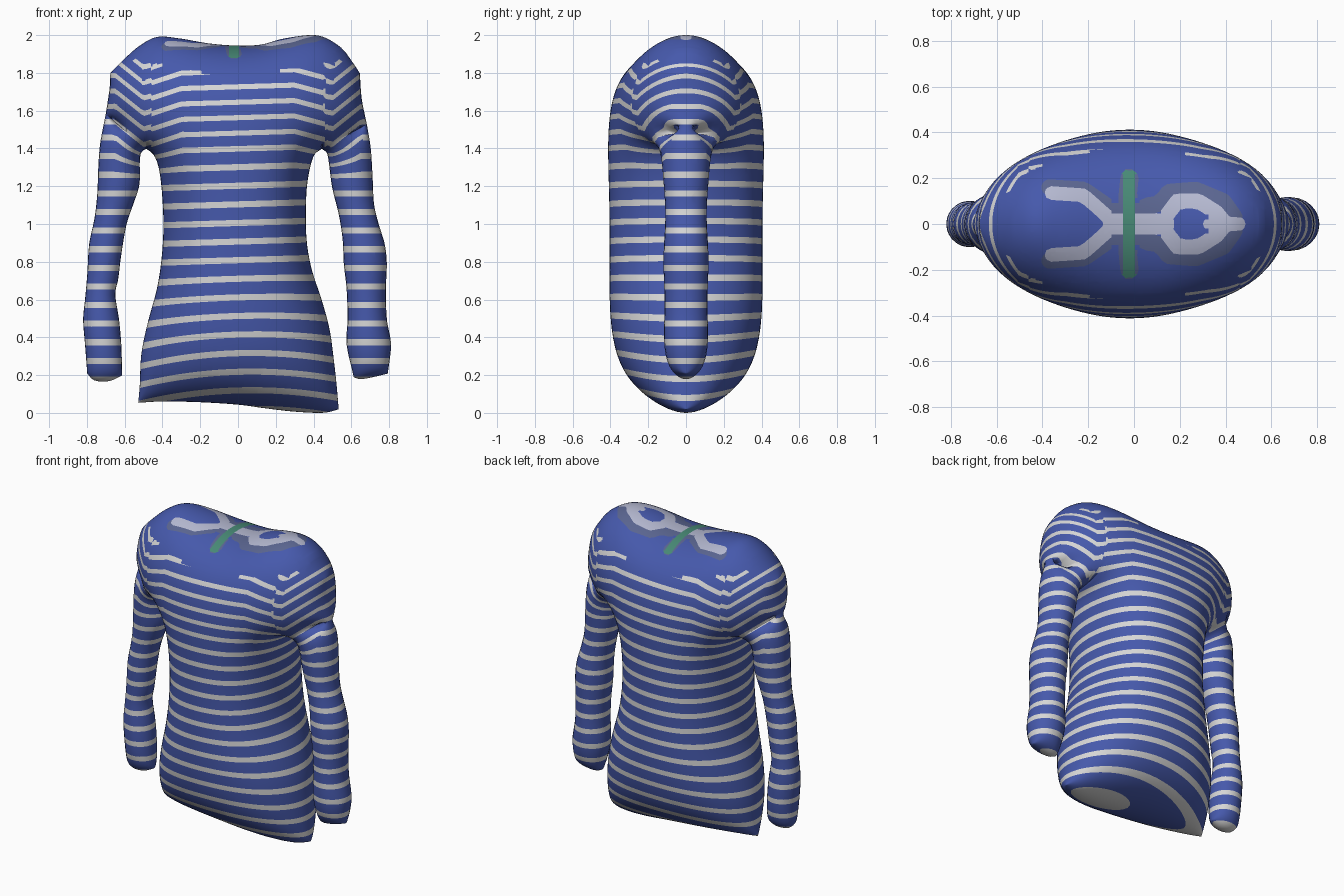
import bpy, bmesh, math

if "Cube" in bpy.data.objects:
    bpy.data.objects.remove(bpy.data.objects["Cube"])

# ---------- helpers: outline points are complex numbers, x + z*1j ----------
def curve(pts, params):
    """Smooth curve through pts, sampled at fractions of its length."""
    e = [2 * pts[0] - pts[1]] + pts + [2 * pts[-1] - pts[-2]]
    dense = []
    for i in range(len(pts) - 1):
        a, b, c, d = e[i:i + 4]
        for k in range(16):
            t = k / 16
            dense.append(.5 * (2 * b + (c - a) * t + (2 * a - 5 * b + 4 * c - d) * t * t
                               + (3 * b - a - 3 * c + d) * t ** 3))
    dense.append(pts[-1])
    cum = [0]
    for a, b in zip(dense, dense[1:]):
        cum.append(cum[-1] + abs(b - a))
    out, k = [], 0
    for p in params:
        s = p * cum[-1]
        while k < len(dense) - 2 and cum[k + 1] < s:
            k += 1
        f = (s - cum[k]) / (cum[k + 1] - cum[k])
        out.append(dense[k] + (dense[k + 1] - dense[k]) * min(1, f))
    return out

def cosine(n):
    return [(1 - math.cos(math.pi * i / n)) / 2 for i in range(n + 1)]

pts, index, quads = [], {}, []

def vid(p):
    key = (round(p.real, 4), round(p.imag, 4))
    if key not in index:
        index[key] = len(pts)
        pts.append(p)
    return index[key]

def patch(B, T, L, R, us, vs):
    """Fill the area between four edges with a grid of quads."""
    rows = [[vid((1 - v) * B[i] + v * T[i] + (1 - u) * L[j] + u * R[j]
                 - (1 - v) * ((1 - u) * B[0] + u * B[-1]) - v * ((1 - u) * T[0] + u * T[-1]))
             for i, u in enumerate(us)] for j, v in enumerate(vs)]
    for r, s in zip(rows, rows[1:]):
        for i in range(len(us) - 1):
            quads.append((r[i], r[i + 1], s[i + 1], s[i]))

# ---------- front outline ----------
cs, ct, vr = cosine(12), cosine(48), cosine(50)
pit_l, pit_r, sh_l, sh_r = -.485 + 1.4j, .443 + 1.4j, -.70 + 1.585j, .682 + 1.53j
top_l, top_r = -.676 + 1.80j, .645 + 1.80j
join_l, join_r = curve([sh_l, pit_l], cs), curve([pit_r, sh_r], cs)
chest = curve([pit_l, -.3 + 1.49j, -.02 + 1.53j, .28 + 1.49j, pit_r], ct)

# torso
hem_l, hem_r = -.528 + .055j, .533 + .02j
left = [hem_l, -.52 + .15j, -.512 + .31j, -.48 + .47j, -.43 + .656j, -.405 + .815j,
        -.395 + .975j, -.40 + 1.134j, -.416 + 1.28j, -.443 + 1.362j, pit_l]
right = [hem_r, .522 + .15j, .507 + .284j, .485 + .443j, .443 + .60j, .39 + .762j,
         .363 + .92j, .36 + 1.107j, .37 + 1.24j, .40 + 1.36j, pit_r]
hem = [hem_l, -.4 + .062j, -.2 + .058j, 0 + .045j, .15 + .025j, .3 + .008j, .45 + .002j, hem_r]
patch(curve(hem, ct), chest, curve(left, vr), curve(right, vr), ct, vr)

# left sleeve
outer = [-.798 + .21j, -.81 + .364j, -.82 + .497j, -.81 + .60j, -.798 + .735j, -.788 + .895j,
         -.76 + 1.03j, -.745 + 1.16j, -.74 + 1.293j, -.73 + 1.426j, sh_l]
inner = [-.613 + .20j, -.618 + .364j, -.63 + .497j, -.65 + .63j, -.634 + .71j, -.618 + .84j,
         -.59 + 1.0j, -.554 + 1.107j, -.522 + 1.21j, -.52 + 1.33j, -.512 + 1.38j, pit_l]
cuff = [outer[0], -.76 + .173j, -.68 + .17j, inner[0]]
patch(curve(cuff, cs), join_l, curve(outer, vr), curve(inner, vr), cs, vr)

# right sleeve
outer = [.793 + .21j, .81 + .364j, .788 + .497j, .783 + .656j, .788 + .79j, .777 + .895j,
         .745 + 1.0j, .72 + 1.107j, .713 + 1.24j, .703 + 1.40j, sh_r]
inner = [.613 + .19j, .575 + .364j, .58 + .497j, .575 + .656j, .56 + .79j, .554 + .92j,
         .533 + 1.054j, .50 + 1.187j, .485 + 1.293j, .472 + 1.373j, pit_r]
cuff = [inner[0], .65 + .18j, .72 + .192j, outer[0]]
patch(curve(cuff, cs), join_r, curve(inner, vr), curve(outer, vr), cs, vr)

# chest and shoulders
us = [.18 * c for c in cs] + [.18 + .64 * c for c in ct[1:]] + [.82 + .18 * c for c in cs[1:]]
vs = [math.sin(math.pi / 2 * j / 30) for j in range(31)]
top = [top_l, -.60 + 1.877j, -.52 + 1.946j, -.427 + 1.992j, -.31 + 1.984j, -.15 + 1.957j,
       0 + 1.946j, .125 + 1.952j, .247 + 1.984j, .42 + 2j, .54 + 1.94j, .60 + 1.867j, top_r]
patch(join_l + chest[1:] + join_r[1:], curve(top, us), curve([sh_l, -.68 + 1.72j, top_l], vs),
      curve([sh_r, .655 + 1.665j, top_r], vs), us, vs)

# ---------- inflate: solve laplace(u) = -2, half thickness = sqrt(u) ----------
n = len(pts)
count, nb, area = {}, [{} for _ in pts], [0.0] * n
for q in quads:
    for i in range(4):
        e = frozenset((q[i], q[i - 1]))
        count[e] = count.get(e, 0) + 1
    a, b, c, d = q
    for tri in ((a, b, c), (a, c, d), (a, b, d), (b, c, d)):
        P = [pts[i] for i in tri]
        ar = max(1e-9, abs(((P[1] - P[0]).conjugate() * (P[2] - P[0])).imag))
        for k in range(3):
            o, m, r = k, (k + 1) % 3, (k + 2) % 3
            w = .25 * ((P[m] - P[o]).conjugate() * (P[r] - P[o])).real / ar
            i, j = tri[m], tri[r]
            nb[i][j] = nb[i].get(j, 0) + w
            nb[j][i] = nb[j].get(i, 0) + w
            area[tri[k]] += ar / 12
edge = {i for e, c in count.items() if c == 1 for i in e}
u = [0.0 if i in edge else .08 for i in range(n)]
system = []
for i in range(n):
    if i not in edge:
        s = sum(nb[i].values())
        system.append((i, 2 * area[i] / s, [(j, w / s) for j, w in nb[i].items()]))
for _ in range(300):
    for i, f, row in system:
        for j, w in row:
            f += w * u[j]
        u[i] += 1.92 * (f - u[i])
h = [math.sqrt(max(0, x)) for x in u]
h = [x / (1 + (x / .45) ** 6) ** (1 / 6) for x in h]      # level off the widest areas
scale = .412 / max(h)
polys = [[(pts[i].real, pts[i].imag, (h[i] * scale) ** 2) for i in q] for q in quads]

# ---------- painted areas, as fields over (x, z, thickness squared) ----------
def clamp(t):
    return max(0.0, min(1.0, t))

def stripe(p):
    x, z, _ = p
    a = abs(x)
    v = -.06 * clamp((a - .3) / .2) + .12 * clamp((a - .5) / .15)
    sleeve = a > .46 + .1 * max(0, 1.1 - z)
    base = .058 if sleeve else .03 * x - .2 * x * x * clamp((.8 - z) / .5)
    t = clamp((z - 1.25) / .15)
    s = z - base * (1 - t) - (v + .03 * x * (a < .5)) * t if not sleeve else z - base * (1 - t) - v * t
    s = s if s < 1.4 else 1.4 + (s - 1.4) / .83
    return (s - 1.007) / .0985

def path(p, line, r):
    if p[1] < 1.7:
        return 1
    c, best = complex(p[0], math.sqrt(p[2])), 9
    for a, b in zip(line, line[1:]):
        t = clamp(((c - a) * (b - a).conjugate()).real / abs(b - a) ** 2)
        best = min(best, abs(c - a - t * (b - a)))
    return best - r

def light(p):
    return min(path(p, [-.36 + .135j, -.22 + .125j, -.08 + 0j], .03),
               path(p, [-.09 + 0j, .13 + 0j], .045),
               path(p, [.13 + .02j, .19 + .1j, .28 + .1j, .36 + .05j, .40 + 0j], .033),
               path(p, [.33 + 0j, .46 + 0j], .028))

def dark(p):
    return min(path(p, [-.37 + .16j, -.22 + .15j, -.09 + .06j, .06 + .06j], .035),
               path(p, [-.03 + .1j, -.02 + .2j], .04),
               path(p, [.05 + .08j, .12 + .09j, .15 + .14j, .27 + .15j, .39 + .1j, .44 + .03j], .035))

def green(p):
    return max(abs(p[0] + .022) - .026, math.sqrt(p[2]) - .235) if p[1] > 1.7 else 1

def split(polys, field, levels):
    """Cut every polygon along the level lines of a field."""
    out = []
    for poly in polys:
        vals = [field(p) for p in poly]
        parts = [list(zip(poly, vals))]
        for lv in levels:
            if not min(vals) < lv < max(vals):
                continue
            new = []
            for part in parts:
                lo, hi = [], []
                for (p, a), (q, b) in zip(part, part[1:] + part[:1]):
                    (lo if a < lv else hi).append((p, a))
                    if (a < lv) != (b < lv):
                        t = (lv - a) / (b - a)
                        m = (tuple(s + (e - s) * t for s, e in zip(p, q)), lv)
                        lo.append(m)
                        hi.append(m)
                new += [x for x in (lo, hi) if len(x) > 2]
            parts = new
        out += [[p for p, _ in part] for part in parts]
    return out

polys = split(polys, stripe, [k + s for k in range(-12, 14) for s in (-.165, .165)])
for field in (light, dark, green):
    polys = split(polys, field, [0])

def colour(p):
    if green(p) < 0:
        return 4
    if light(p) < 0:
        return 2
    if dark(p) < 0:
        return 3
    q = stripe(p)
    return int(abs(q - round(q)) < .165 and p[1] < 1.77 + .18 * abs(p[0]))

# ---------- mesh: front and mirrored back ----------
bm, verts = bmesh.new(), {}
for poly in polys:
    mat = colour(tuple(sum(c) / len(poly) for c in zip(*poly)))
    for side in (-1, 1):
        ring = []
        for x, z, w in poly[::-side]:
            co = (round(x, 5), round(side * math.sqrt(max(0, w)), 5), round(z, 5))
            if co not in verts:
                verts[co] = bm.verts.new(co)
            if verts[co] not in ring:
                ring.append(verts[co])
        if len(ring) > 2 and not bm.faces.get(ring):
            bm.faces.new(ring).material_index = mat
bmesh.ops.remove_doubles(bm, verts=bm.verts[:], dist=3e-4)
low = min(v.co.z for v in bm.verts)
for v in bm.verts:
    v.co.z -= low
bmesh.ops.recalc_face_normals(bm, faces=bm.faces[:])
mesh = bpy.data.meshes.new("striped_shirt")
bm.to_mesh(mesh)
bm.free()
for name, rgb in (("blue cloth", (70, 89, 172)), ("white stripe", (214, 214, 214)),
                  ("pale collar", (180, 184, 208)), ("slate collar", (90, 101, 144)),
                  ("green label", (72, 138, 118))):
    m = bpy.data.materials.new(name)
    m.diffuse_color = [((c / 255 + .055) / 1.055) ** 2.4 for c in rgb] + [1]
    m.use_nodes = True
    m.node_tree.nodes["Principled BSDF"].inputs["Base Color"].default_value = m.diffuse_color
    mesh.materials.append(m)
mesh.shade_smooth()
bpy.context.collection.objects.link(bpy.data.objects.new("striped_shirt", mesh))
